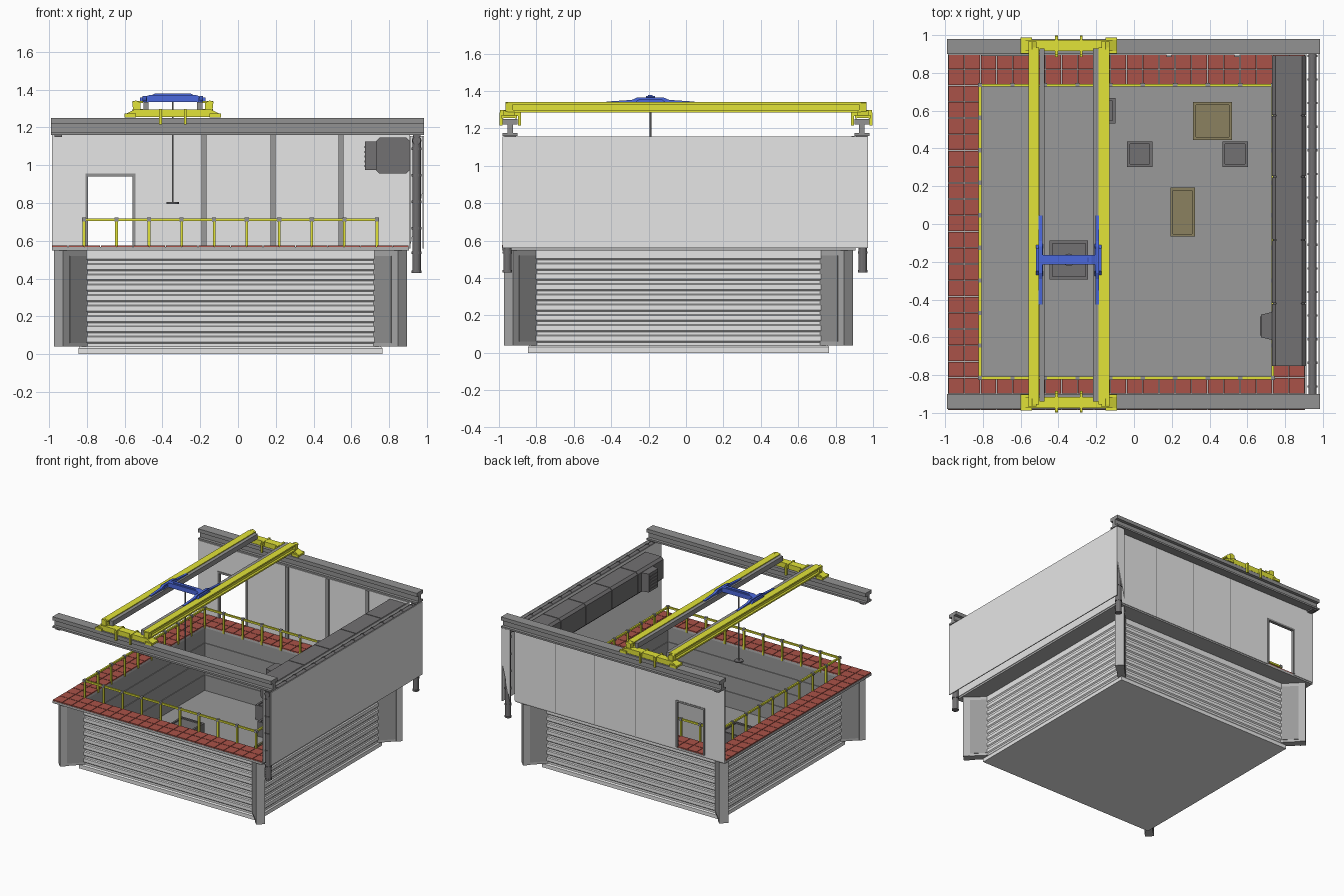
import bpy, bmesh, math
from mathutils import Vector, Matrix

if "Cube" in bpy.data.objects:
    bpy.data.objects.remove(bpy.data.objects["Cube"])

def mat(name, r, g, b):
    m = bpy.data.materials.new(name)
    m.diffuse_color = (r, g, b, 1)
    m.use_nodes = True
    m.node_tree.nodes["Principled BSDF"].inputs["Base Color"].default_value = m.diffuse_color
    return m

LIGHT = mat("light concrete", .79, .79, .79)
PALE = mat("buttress grey", .45, .45, .45)
MID = mat("mid grey", .32, .32, .32)
STEEL = mat("beam steel", .29, .29, .29)
DARK = mat("dark duct", .17, .165, .17)
RED = mat("red tile", .40, .085, .065)
YELLOW = mat("crane yellow", .76, .77, .04)
BLUE = mat("trolley blue", .07, .14, .72)
TAN = mat("tan crate", .26, .22, .115)
C = -0.04          # pit centre in x and y

def finish(name, bm, *mats):
    bmesh.ops.recalc_face_normals(bm, faces=bm.faces)
    me = bpy.data.meshes.new(name)
    bm.to_mesh(me); bm.free()
    for m in mats:
        me.materials.append(m)
    ob = bpy.data.objects.new(name, me)
    bpy.context.collection.objects.link(ob)
    return ob

def add_prism(bm, pts, axis, a, b):
    """Extrude a 2D profile: axis x -> (y,z), y -> (x,z), z -> (x,y)."""
    def P(p, t):
        return {'x': (t, p[0], p[1]), 'y': (p[0], t, p[1]), 'z': (p[0], p[1], t)}[axis]
    A = [bm.verts.new(P(p, a)) for p in pts]
    B = [bm.verts.new(P(p, b)) for p in pts]
    bm.faces.new(A); bm.faces.new(B[::-1])
    n = len(pts)
    for i in range(n):
        bm.faces.new((A[i], A[(i+1) % n], B[(i+1) % n], B[i]))

def prisms(name, m, items):
    bm = bmesh.new()
    for it in items:
        add_prism(bm, *it)
    return finish(name, bm, m)

def boxes(name, m, items):
    return prisms(name, m, [([(x0, y0), (x1, y0), (x1, y1), (x0, y1)], 'z', z0, z1)
                            for x0, x1, y0, y1, z0, z1 in items])

def cylinders(name, m, items, n=12):
    """items: (point a, point b, radius)"""
    bm = bmesh.new()
    for a, b, r in items:
        a, b = Vector(a), Vector(b)
        d = b - a
        M = Matrix.Translation((a+b)/2) @ d.to_track_quat('Z', 'Y').to_matrix().to_4x4()
        bmesh.ops.create_cone(bm, cap_ends=True, segments=n, radius1=r, radius2=r,
                              depth=d.length, matrix=M)
    return finish(name, bm, m)

def i_profile(c, z0, z1, w, web, t):
    h, k = w/2, web/2
    return [(c-h, z0), (c+h, z0), (c+h, z0+t), (c+k, z0+t), (c+k, z1-t), (c+h, z1-t),
            (c+h, z1), (c-h, z1), (c-h, z1-t), (c-k, z1-t), (c-k, z0+t), (c-h, z0+t)]

# Pit shell: ribbed outside, planked inside, one profile swept round a square
prof = [(.805, 0), (.805, .03)]
for i in range(9):
    z = .04 + i*.055
    prof += [(.797, z), (.797, z+.016), (.805, z+.024), (.805, z+.05)]
prof += [(.805, .55), (.775, .55)]
for z in (.43, .30, .17):
    prof += [(.775, z+.004), (.779, z+.003), (.779, z-.003), (.775, z-.004)]
prof += [(.775, .04)]
bm = bmesh.new()
rings = [[bm.verts.new((C+sx*h, C+sy*h, z)) for sx, sy in ((-1, -1), (1, -1), (1, 1), (-1, 1))]
         for h, z in prof]
for r, s in zip(rings, rings[1:]):
    for k in range(4):
        bm.faces.new((r[k], r[(k+1) % 4], s[(k+1) % 4], s[k]))
bm.faces.new(rings[0]); bm.faces.new(rings[-1])
for f in bm.faces:      # inside faces are grey, outside and underside light
    c = f.calc_center_median()
    inside = max(abs(c.x-C), abs(c.y-C)) < .782 and c.z > .01
    f.material_index = 1 if inside else 0
finish("pit_shell", bm, LIGHT, MID)

# Diagonal corner buttresses with dark inset side panels
def diag(bm, sx, sy, r0, r1, w0, w1, z0, z1):
    d = Vector((sx, sy)).normalized(); n = Vector((-d.y, d.x)); o = Vector((C, C))
    pts = [o+d*r+n*w for r, w in ((r0, w0), (r1, w0), (r1, w1), (r0, w1))]
    add_prism(bm, [tuple(p) for p in pts], 'z', z0, z1)
b1, b2 = bmesh.new(), bmesh.new()
for sx in (-1, 1):
    for sy in (-1, 1):
        diag(b1, sx, sy, 1.10, 1.28, -.03, .03, .04, .55)
        diag(b1, sx, sy, 1.24, 1.287, -.034, .034, .04, .55)
        for s in (-1, 1):
            diag(b2, sx, sy, 1.11, 1.235, s*.029, s*.033, .06, .52)
finish("corner_buttresses", b1, PALE)
finish("buttress_panels", b2, MID)

# Walkway slab and red tiles
lo, hi, il, ih = C-.945, C+.945, C-.775, C+.775
boxes("walkway_slab", PALE, [(lo, hi, lo, il, .548, .566), (lo, hi, ih, hi, .548, .566),
                             (lo, il, il, ih, .548, .566), (ih, hi, il, ih, .548, .566)])
N = 22
p = (hi-lo)/N
boxes("walkway_tiles", RED, [(lo+i*p+.002, lo+(i+1)*p-.002, lo+j*p+.002, lo+(j+1)*p-.002, .566, .575)
                             for i in range(N) for j in range(N)
                             if min(i, j) < 2 or max(i, j) > N-3])

# Safety railing on all four inner edges
posts, caps = [], []
for k in range(10):
    t = il + (ih-il)*k/9
    for x, y in ((t, il), (t, ih), (il, t), (ih, t)):
        posts.append((x-.007, x+.007, y-.007, y+.007, .55, .71))
        caps.append((x-.011, x+.011, y-.011, y+.011, .702, .722))
rails = []
for e in (il, ih):
    rails += [(il, ih, e-.007, e+.007, .704, .718), (e-.007, e+.007, il, ih, .704, .718)]
boxes("railing", YELLOW, posts + rails)
boxes("railing_joints", STEEL, caps)

# Back wall with doorway, door frame and pilasters
boxes("back_wall", LIGHT, [(-.985, -.80, .895, .91, .56, 1.16), (-.55, .91, .895, .91, .56, 1.16),
                           (-.80, -.55, .895, .91, .95, 1.16)])
boxes("door_frame", STEEL, [(-.808, -.793, .89, .914, .57, .955), (-.557, -.542, .89, .914, .57, .955),
                            (-.808, -.542, .89, .914, .94, .955)])
boxes("wall_pilasters", MID, [(x-.013, x+.013, .885, .9, .575, 1.16) for x in (-.18, .185, .545)])
boxes("wall_seams", DARK, [(x-.002, x+.002, .905, .911, .56, 1.16) for x in (-.18, .185, .545)])
# Right wall: inner sheet, outer sheet, and corner plate closing the cavity at the back
boxes("right_wall", LIGHT, [(.977, .984, -.98, .972, .56, 1.155), (.908, .913, -.98, .91, .56, 1.155)])
prisms("corner_plate", LIGHT, [([(.908, .56), (.98, .87), (.98, 1.155), (.908, 1.155)], 'y', .967, .972)])

# Crane runway beams
for nm, y in (("front", -.94), ("back", .94)):
    prisms(nm + "_runway_beam", STEEL, [(i_profile(y, 1.16, 1.235, .08, .03, .014), 'x', -.99, .985),
                                        ([(y-.04, 1.235), (y+.04, 1.235), (y+.04, 1.25), (y-.04, 1.25)],
                                         'x', -.99, .985)])
boxes("beam_pads", DARK, [(x-.02, x+.02, y-.03, y+.03, 1.148, 1.162)
                          for x in (-.95, .945) for y in (-.94, .94)])

# Bridge crane: girders, rails, end trucks and clamps
X = -.345
boxes("girder_rails", STEEL, [(X+s*.142-.014, X+s*.142+.014, -.94, .93, 1.295, 1.335) for s in (-1, 1)])
prisms("crane_girders", YELLOW, [(i_profile(X+s*.186, 1.285, 1.34, .056, .02, .012), 'y', -.955, .935)
                                 for s in (-1, 1)])
truck = [(-.255, 1.255), (.255, 1.255), (.255, 1.268), (.20, 1.295), (-.20, 1.295), (-.255, 1.268)]
horn = [(.17, 1.29), (.21, 1.29), (.215, 1.335), (.195, 1.342), (.17, 1.33)]
items, clamps = [], []
for y in (-.945, .945):
    items.append(([(X+a, z) for a, z in truck], 'y', y-.03, y+.03))
    for s in (-1, 1):
        items.append(([(X+s*a, z) for a, z in horn], 'y', y-.02, y+.02))
        x = X+s*.065
        for e in (-1, 1):
            yc = (.94 if y > 0 else -.94) + e*.049
            clamps.append((x-.007, x+.007, yc-.008, yc+.008, 1.215, 1.285))
        clamps.append((x-.007, x+.007, y-.05, y+.05, 1.265, 1.297))
        xe = X+s*.225       # wheel housings at both truck ends
        for e in (-1, 1):
            clamps.append((xe-.03, xe+.03, y+e*.036-.006, y+e*.036+.006, 1.252, 1.272))
prisms("end_trucks", YELLOW, items)
boxes("truck_clamps", YELLOW, clamps)

# Blue hoist trolley
Y = -.19
side = [(-.235, 1.337), (.235, 1.337), (.235, 1.343), (.10, 1.352), (.07, 1.365), (-.07, 1.365),
        (-.10, 1.352), (-.235, 1.343)]
prisms("trolley_sides", BLUE, [([(Y+a, z) for a, z in side], 'x', X+s*.15-.010, X+s*.15+.010)
                               for s in (-1, 1)] +
       [([(Y-.085, 1.335), (Y+.085, 1.335), (Y+.06, 1.357), (Y-.06, 1.357)], 'x',
         X+s*.155-.018, X+s*.155+.018) for s in (-1, 1)])
bar = [(-.15, 1.335), (.15, 1.335), (.15, 1.36), (.12, 1.372), (-.12, 1.372), (-.15, 1.36)]
prisms("trolley_crossbar", BLUE, [([(X+a, z) for a, z in bar], 'y', Y-.025, Y+.025),
                                  ([(X+a*.8, z+.006) for a, z in bar], 'y', Y-.012, Y+.012)])
cylinders("hoist_cable", MID, [((X, Y, .80), (X, Y, 1.34), .005)], 8)
cylinders("hook_plate", DARK, [((X, Y, .795), (X, Y, .805), .033)], 16)

# Ventilation duct in sections, with fan box
def duct_prof(g):
    x0, x1, z0, z1, c = .73-g, .908+g, .955-g, 1.145+g, .018
    return [(x0+c, z0), (x1-c, z0), (x1, z0+c), (x1, z1-c), (x1-c, z1), (x0+c, z1), (x0, z1-c), (x0, z0+c)]
cuts = [-.755, -.42, -.085, .25, .575, .895]
prisms("duct", DARK, [(duct_prof(0), 'y', a+.003, b-.003) for a, b in zip(cuts, cuts[1:])] +
       [(duct_prof(-.006), 'y', -.74, .89)])
fan = [(.672, -.60), (.735, -.615), (.735, -.465), (.672, -.48)]
prisms("fan_box", DARK, [(fan, 'z', .975, 1.125)])
boxes("fan_grille", DARK, [(.668, .674, -.59, -.49, z, z+.01) for z in (.99, 1.015, 1.04, 1.065, 1.09)])

# Drain pipe along the right wall with two downpipes and couplings
px = .945
pipes = [((px, -.975, 1.13), (px, .965, 1.13), .022)]
for k in range(15):
    y = -.86 + k*.125
    pipes.append(((px, y-.006, 1.13), (px, y+.006, 1.13), .026))
for y in (-.955, .945):
    pipes.append(((px, y, .43), (px, y, 1.13), .022))
    for z in (.43, .53, .66, .80, .94, 1.08):
        pipes.append(((px, y, z), (px, y, z+.012), .026))
cylinders("drain_pipes", DARK, pipes)

# Containers on the pit floor: body, raised rim around a recessed lid
def container(name, m, x, y, w, d, h):
    a, b, t, z = w/2, d/2, .015, .04
    boxes(name, m, [(x-a+t, x+a-t, y-b+t, y+b-t, z, z+h-.01),
                    (x-a, x+a, y-b, y-b+t, z, z+h), (x-a, x+a, y+b-t, y+b, z, z+h),
                    (x-a, x-a+t, y-b+t, y+b-t, z, z+h), (x+a-t, x+a, y-b+t, y+b-t, z, z+h)])
container("square_crate", TAN, .415, .545, .205, .20, .12)
container("long_crate", TAN, .257, .063, .13, .26, .12)
for k, (x, y) in enumerate(((.03, .37), (.535, .37), (-.158, .6))):
    container("grey_container_%d" % (k+1), DARK, x, y, .135 if k < 2 else .118, .135, .12)
container("large_container", DARK, X, Y, .205, .205, .2)
